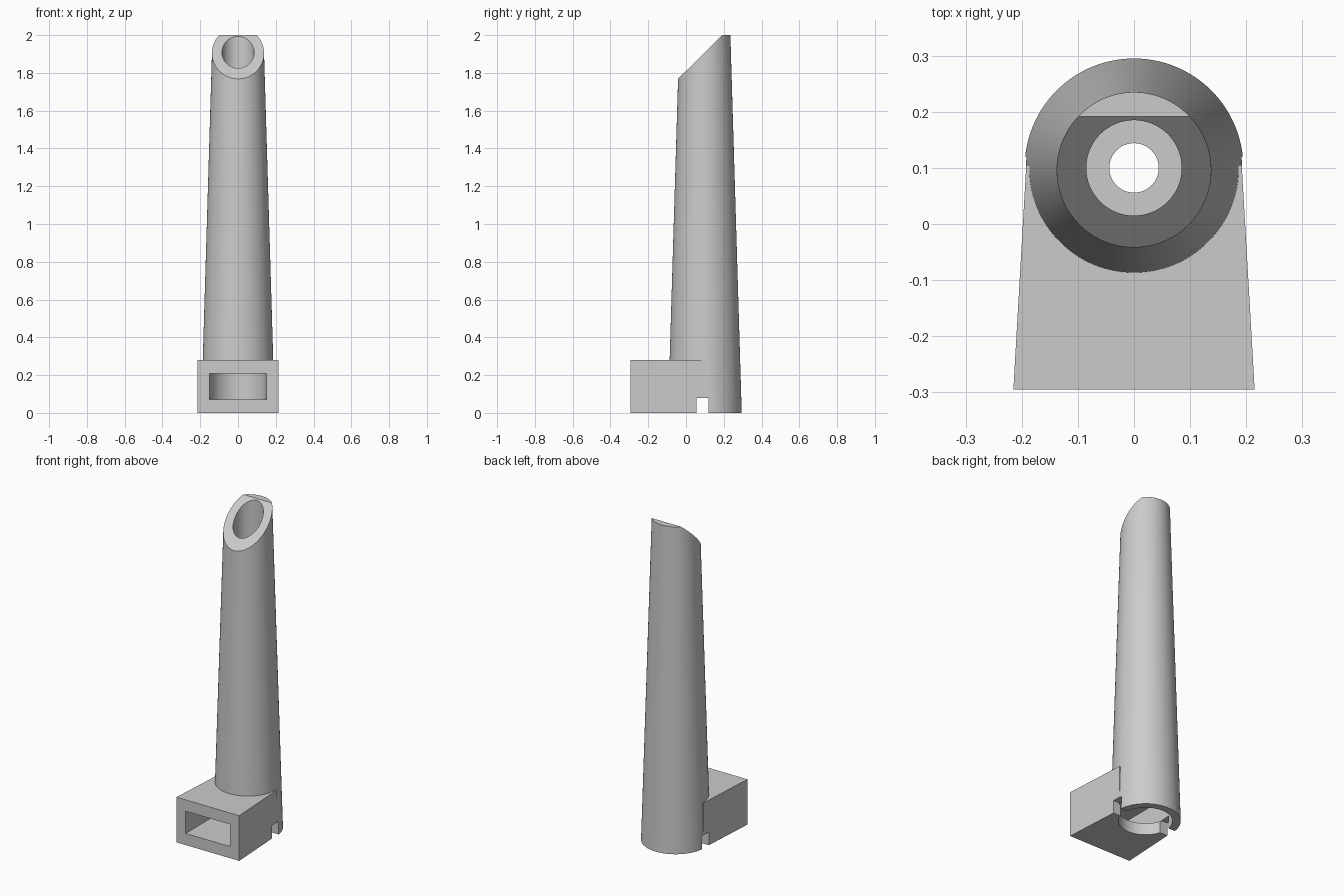
import bpy
import bmesh
from mathutils import Vector

AXIS_Y = 0.1      # centre line of the tapered tube
SEGMENTS = 128

default = bpy.data.objects.get("Cube")
if default:
    bpy.data.objects.remove(default, do_unlink=True)

grey = bpy.data.materials.new("light_grey")
grey.use_nodes = True
colour = (0.6, 0.6, 0.6, 1.0)
grey.diffuse_color = colour
grey.node_tree.nodes["Principled BSDF"].inputs["Base Color"].default_value = colour


def finish(bm, name):
    bmesh.ops.recalc_face_normals(bm, faces=bm.faces)
    mesh = bpy.data.meshes.new(name)
    bm.to_mesh(mesh)
    bm.free()
    mesh.materials.append(grey)
    obj = bpy.data.objects.new(name, mesh)
    bpy.context.collection.objects.link(obj)
    return obj


def tube(name, r_bottom, r_top, z0, z1):
    """Upright cylinder or cone on the tube's centre line."""
    bm = bmesh.new()
    bmesh.ops.create_cone(bm, cap_ends=True, segments=SEGMENTS,
                          radius1=r_bottom, radius2=r_top, depth=z1 - z0)
    bmesh.ops.translate(bm, verts=bm.verts, vec=(0, AXIS_Y, (z0 + z1) / 2))
    return finish(bm, name)


def prism(name, outline, offset):
    """Solid made by sweeping a flat outline along an offset."""
    bm = bmesh.new()
    face = bm.faces.new([bm.verts.new(p) for p in outline])
    swept = bmesh.ops.extrude_face_region(bm, geom=[face], use_keep_orig=True)
    moved = [g for g in swept["geom"] if isinstance(g, bmesh.types.BMVert)]
    bmesh.ops.translate(bm, verts=moved, vec=Vector(offset))
    return finish(bm, name)


def block(name, x, y0, y1, z0, z1):
    """Box symmetric about x = 0."""
    return prism(name, [(-x, y0, z0), (x, y0, z0), (x, y1, z0), (-x, y1, z0)],
                 (0, 0, z1 - z0))


def combine(target, tool, operation):
    tool.hide_render = True
    mod = target.modifiers.new(tool.name, "BOOLEAN")
    mod.operation = operation
    mod.solver = "EXACT"
    mod.object = tool
    bpy.context.view_layer.objects.active = target
    bpy.ops.object.modifier_apply(modifier=mod.name)
    bpy.data.objects.remove(tool, do_unlink=True)


# Tapered tube joined to the flared mouthpiece block
body = tube("tapered_tube_with_block", 0.195, 0.135, 0, 2)
flared_block = prism("flared_block",
                     [(-0.215, -0.295, 0), (0.215, -0.295, 0),
                      (0.192, 0.105, 0), (-0.192, 0.105, 0)], (0, 0, 0.28))
combine(body, flared_block, "UNION")

# Hollows: slanted tip, bore, narrow throat, base chamber, front window, side notches
cutters = [
    prism("slant_cutter", [(-0.5, -0.2, 1.612), (-0.5, 0.293, 2.1), (-0.5, -0.2, 2.1)],
          (1, 0, 0)),
    tube("bore_cutter", 0.085, 0.085, 0.3, 2.2),
    tube("throat_cutter", 0.044, 0.044, 0.15, 0.4),
    tube("chamber_cutter", 0.15, 0.15, -0.1, 0.21),
    block("window_cutter", 0.152, -0.4, AXIS_Y, 0.072, 0.2095),
    block("notch_cutter", 0.4, 0.055, 0.12, -0.1, 0.08),
]
for cutter in cutters:
    combine(body, cutter, "DIFFERENCE")

# Smooth round walls, sharp edges
for obj in bpy.context.selected_objects:
    obj.select_set(False)
body.select_set(True)
bpy.context.view_layer.objects.active = body
bpy.ops.object.shade_smooth_by_angle(angle=0.5)
